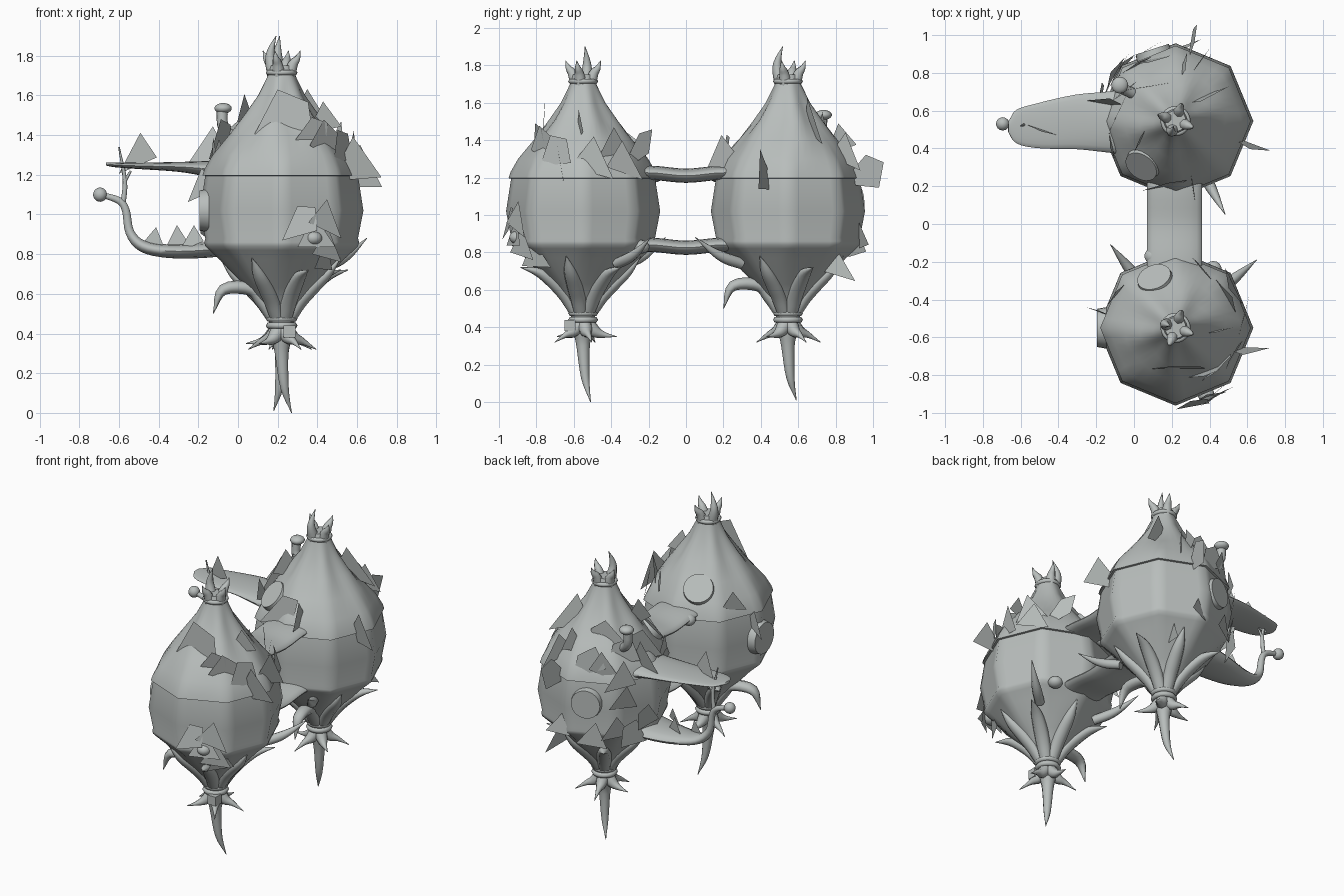
import bpy, bmesh, math, random
from math import cos, sin, pi, radians
from mathutils import Vector, Matrix

random.seed(7)
cube = bpy.data.objects.get("Cube")
if cube:
    bpy.data.objects.remove(cube, do_unlink=True)

grey = bpy.data.materials.new("pale grey")
grey.use_nodes = True
grey.diffuse_color = (0.48, 0.51, 0.50, 1)
grey.node_tree.nodes["Principled BSDF"].inputs["Base Color"].default_value = grey.diffuse_color


def finish(name, bm, smooth=40):
    if smooth:
        bmesh.ops.recalc_face_normals(bm, faces=bm.faces)
    mesh = bpy.data.meshes.new(name)
    bm.to_mesh(mesh)
    bm.free()
    mesh.materials.append(grey)
    if smooth:
        mesh.shade_smooth()
        mesh.set_sharp_from_angle(angle=radians(smooth))
    obj = bpy.data.objects.new(name, mesh)
    bpy.context.collection.objects.link(obj)


def bridge(bm, a, b):
    n = len(a)
    for i in range(n):
        bm.faces.new((a[i], a[(i + 1) % n], b[(i + 1) % n], b[i]))


def skin(bm, rings):
    # bridge successive vertex rings and cap both ends
    for a, b in zip(rings, rings[1:]):
        bridge(bm, a, b)
    bm.faces.new(rings[0])
    bm.faces.new(rings[-1])


def tube(name, path, sides=10, steps=4):
    # path points are (position, half width, half height), smoothed between
    pts = [Vector((*p, w, h)) for p, w, h in path]
    ext = [2 * pts[0] - pts[1]] + pts + [2 * pts[-1] - pts[-2]]
    fine = []
    for a, b, c, d in zip(ext, ext[1:], ext[2:], ext[3:]):
        for k in range(steps):
            t = k / steps
            fine.append(0.5 * (2 * b + (c - a) * t + (2 * a - 5 * b + 4 * c - d) * t ** 2
                               + (3 * b - a - 3 * c + d) * t ** 3))
    fine.append(pts[-1])
    bm = bmesh.new()
    rings, side = [], None
    for i, p in enumerate(fine):
        along = (fine[min(i + 1, len(fine) - 1)] - fine[max(i - 1, 0)]).to_3d().normalized()
        if side is None:
            side = along.cross((0, 0, 1) if abs(along.z) < 0.95 else (1, 0, 0))
        side = (side - along * side.dot(along)).normalized()
        up = side.cross(along)
        w, h = max(p[3], 0.002), max(p[4], 0.002)
        rings.append([bm.verts.new(p.to_3d() + side * w * cos(2 * pi * k / sides)
                                   + up * h * sin(2 * pi * k / sides)) for k in range(sides)])
    skin(bm, rings)
    finish(name, bm, 60)


def polar(c, angle, r, z):
    a = radians(angle)
    return Vector((c[0] + r * cos(a), c[1] + r * sin(a), z))


def spike(name, c, angle, path, broad=1):
    # path is (radius from pod axis, height, thickness)
    tube(name, [(polar(c, angle, r, z), t * broad, t) for r, z, t in path], 8)


def ball(name, pos, r, flat=1):
    bm = bmesh.new()
    bmesh.ops.create_uvsphere(bm, u_segments=14, v_segments=9, radius=r,
                              matrix=Matrix.Translation(pos) @ Matrix.Diagonal((1, 1, flat, 1)))
    finish(name, bm, 60)


def porthole(name, c, angle, r, z, tilt, radius):
    turn = Matrix.Rotation(radians(angle), 4, "Z") @ Matrix.Rotation(radians(90 - tilt), 4, "Y")
    bm = bmesh.new()
    bmesh.ops.create_cone(bm, cap_ends=True, segments=24, radius1=radius, radius2=radius * 0.92,
                          depth=0.05, matrix=Matrix.Translation(polar(c, angle, r, z)) @ turn)
    finish(name, bm)


# hull profile: height, radius, how octagonal, fold depth
HULL = [(0.40, 0.05, 0, 0), (0.50, 0.075, 0, 0), (0.56, 0.11, 0, 0), (0.63, 0.17, 0.2, 0),
        (0.70, 0.245, 0.5, 0), (0.77, 0.31, 0.8, 0), (0.82, 0.365, 1, 0), (0.84, 0.385, 1, 0),
        (0.86, 0.39, 1, 0), (0.88, 0.385, 1, 0), (1.02, 0.412, 1, 0), (1.195, 0.385, 1, 0),
        (1.197, 0.399, 1, 0), (1.23, 0.388, 1, 0), (1.30, 0.348, 0.7, 0), (1.40, 0.265, 0.3, 0.03),
        (1.50, 0.18, 0, 0.08), (1.60, 0.115, 0, 0.06), (1.70, 0.07, 0, 0), (1.75, 0.055, 0, 0)]


def hull_radius(z):
    for (z0, r0, *_), (z1, r1, *_) in zip(HULL, HULL[1:]):
        if z <= z1:
            return r0 + (r1 - r0) * (z - z0) / (z1 - z0)


def hull(name, c):
    bm, n, rings = bmesh.new(), 48, []
    for z, r, octa, fold in HULL:
        ring = []
        for k in range(n):
            a = 2 * pi * k / n
            flat = cos(pi / 8) / cos(a % (pi / 4) - pi / 8)
            rr = r * (1 + (flat - 1) * octa) * (1 + fold * sin(6 * a))
            ring.append(bm.verts.new((c[0] + rr * cos(a), c[1] + rr * sin(a), z)))
        rings.append(ring)
    skin(bm, rings)
    finish(name, bm, 60)


def collar(name, c, z, r, t):
    bm = bmesh.new()
    rings = [[bm.verts.new(polar(c, k * 15, r + t * cos(b * pi / 3), z + t * sin(b * pi / 3)))
              for k in range(24)] for b in range(6)]
    for a, b in zip(rings, rings[1:] + rings[:1]):
        bridge(bm, a, b)
    finish(name, bm, 70)


def add_leaf(bm, pos, yaw, size):
    # a flat upright triangle or kite whose plane runs along the yaw direction
    slope = random.uniform(-0.5, 0.5)
    u = Vector((cos(radians(yaw)), sin(radians(yaw)), slope)) * size
    v = Vector((random.uniform(-0.2, 0.2), random.uniform(-0.2, 0.2), 1)) * size
    corners = [pos - 0.6 * u - 0.4 * v, pos + 0.6 * u - 0.35 * v, pos + 0.6 * v]
    if random.random() < 0.3:
        corners.insert(2, pos + 0.6 * u + 0.45 * v)
    bm.faces.new([bm.verts.new(p) for p in corners])


FRONT, REAR = (0.22, -0.55), (0.22, 0.545)
# leaves on each pod: angle around the pod, height, yaw, size
FRONT_LEAVES = [(-90, 1.48, 0, 0.25), (-18, 1.26, 0, 0.22), (-45, 1.37, 45, 0.18),
                (-60, 1.4, 20, 0.15), (30, 1.35, 120, 0.2), (60, 1.34, 130, 0.16),
                (36, 1.29, 115, 0.18), (8, 1.3, 75, 0.2), (-28, 1.33, 60, 0.16),
                (-5, 1.48, 10, 0.15), (-65, 0.9, 20, 0.17), (-55, 0.84, 40, 0.16),
                (-78, 0.95, 10, 0.15), (-50, 0.78, 60, 0.15), (-58, 0.98, 30, 0.16),
                (168, 1.15, -20, 0.14), (150, 1.3, 50, 0.13)]
REAR_LEAVES = [(-18, 1.22, -20, 0.22), (-100, 1.32, 10, 0.18), (-75, 1.32, 100, 0.18),
               (40, 1.5, 20, 0.22), (205, 1.5, 60, 0.18), (68, 1.34, 55, 0.17),
               (82, 1.4, 70, 0.15), (78, 1.22, 80, 0.17), (60, 0.74, 70, 0.17),
               (82, 0.88, 20, 0.13), (165, 1.3, -12, 0.24), (175, 1.36, 65, 0.2),
               (125, 1.3, 30, 0.18), (140, 1.24, 60, 0.18), (112, 1.32, 15, 0.18),
               (150, 1.36, 40, 0.17), (200, 1.3, 100, 0.15), (115, 0.85, 30, 0.16),
               (135, 0.9, 50, 0.16), (152, 0.85, 70, 0.16), (165, 0.95, 80, 0.15),
               (130, 1.45, 10, 0.17), (142, 1.1, 60, 0.16)]

for label, c, turn, tip, leaves in (("front", FRONT, 0, (0.27, -0.51, 0), FRONT_LEAVES),
                                    ("rear", REAR, 90, (0.18, 0.59, 0.01), REAR_LEAVES)):
    hull(label + "_pod", c)
    collar(label + "_top_collar", c, 1.715, 0.066, 0.014)
    for i, z in enumerate((0.475, 0.44)):
        collar(f"{label}_root_collar_{i}", c, z, 0.062, 0.018)
    # crown of curled horns, one tall
    for i in range(4):
        h = 0.16 if i == 0 else 0.085
        out = 0.0 if i == 0 else 0.07
        spike(f"{label}_crown_horn_{i}", c, turn + 160 + i * 90,
              [(0.035, 1.69, 0.038), (0.06, 1.73 + h * 0.3, 0.027),
               (0.055 + out * 0.4, 1.73 + h * 0.65, 0.017), (0.03 + out, 1.74 + h, 0.001)])
    # main root and the ring of short side roots
    tube(label + "_main_root", [((*c, 0.50), 0.06, 0.06), ((*c, 0.38), 0.052, 0.052),
         ((*c, 0.3), 0.036, 0.036), (Vector((*c, 0.18)).lerp(tip, 0.3), 0.022, 0.022),
         (tip, 0.001, 0.001)])
    for i in range(5):
        spike(f"{label}_side_root_{i}", c, turn + i * 72 + 15,
              [(0.01, 0.43, 0.045), (0.06, 0.38, 0.034), (0.11, 0.36, 0.017),
               (0.18, 0.32 + 0.03 * (i % 2), 0.001)])
    # larger roots: some cling to the underside, some curl outward, one droops
    for i in range(7):
        path = [(0.055, 0.49, 0.03), (0.10, 0.56, 0.034), (0.16, 0.625, 0.034)]
        if i == 0:
            path += [(0.30, 0.62, 0.028), (0.35, 0.5, 0.001)]
        elif i % 2:
            path += [(0.24, 0.70, 0.026), (0.31, 0.78, 0.001)]
        else:
            path += [(0.25, 0.69, 0.026), (0.36, 0.72, 0.001)]
        spike(f"{label}_climbing_root_{i}", c, turn + 190 + i * 51, path, 1.3)
    # scattered leaves
    bm = bmesh.new()
    for angle, z, yaw, size in leaves:
        add_leaf(bm, polar(c, angle, hull_radius(z) + 0.015, z), yaw, size)
    finish(label + "_leaves", bm, 0)

# long thorns sticking out below the bands
for i, (c, angle) in enumerate(((FRONT, 40), (FRONT, 128), (REAR, -62))):
    spike(f"thorn_{i}", c, angle, [(0.28, 0.74, 0.03), (0.38, 0.77, 0.03), (0.46, 0.81, 0.02),
                                   (0.56, 0.88, 0.001)])

# walkways between the pods
for name, z in (("upper_walkway", 1.225), ("lower_walkway", 0.84)):
    tube(name, [((0.215, y, z - (0.015 if y == 0 else 0)), 0.145, 0.038)
                for y in (-0.3, -0.17, 0, 0.17, 0.3)], 20)

# side landing: upper tongue, lower branch with stem and bud
tube("upper_tongue", [((0, 0.54, 1.22), 0.18, 0.06), ((-0.15, 0.54, 1.23), 0.16, 0.04),
     ((-0.3, 0.54, 1.24), 0.145, 0.025), ((-0.5, 0.52, 1.245), 0.12, 0.016),
     ((-0.62, 0.515, 1.25), 0.09, 0.012), ((-0.665, 0.515, 1.255), 0.03, 0.008)], 20)
tube("lower_branch", [((0, 0.54, 0.84), 0.16, 0.04), ((-0.17, 0.54, 0.82), 0.14, 0.04),
     ((-0.35, 0.53, 0.815), 0.10, 0.035), ((-0.48, 0.53, 0.84), 0.06, 0.03),
     ((-0.545, 0.53, 0.91), 0.026, 0.023), ((-0.565, 0.53, 1.02), 0.02, 0.02),
     ((-0.6, 0.53, 1.07), 0.018, 0.018), ((-0.69, 0.53, 1.1), 0.014, 0.014)], 14)
ball("branch_bud", (-0.695, 0.53, 1.1), 0.036)
tube("branch_twig", [((-0.58, 0.53, 1.05), 0.014, 0.014), ((-0.57, 0.53, 1.17), 0.011, 0.011),
     ((-0.6, 0.52, 1.34), 0.004, 0.004)], 8)
tube("branch_twig_fork", [((-0.57, 0.53, 1.17), 0.01, 0.01), ((-0.54, 0.53, 1.22), 0.005, 0.005)], 8)
bm = bmesh.new()
for p in ((-0.5, 0.5, 1.31), (-0.42, 0.5, 0.87), (-0.3, 0.55, 0.88), (-0.23, 0.45, 0.88)):
    add_leaf(bm, Vector(p), -20, 0.17 if p[2] > 1 else 0.11)
finish("landing_leaves", bm, 0)

# portholes in the hulls
porthole("front_side_porthole", FRONT, 180, 0.39, 1.02, 0, 0.11)
porthole("front_dome_porthole", FRONT, 113, 0.275, 1.36, 42, 0.1)
porthole("rear_dome_porthole", REAR, 233, 0.285, 1.35, 42, 0.1)
porthole("rear_back_porthole", REAR, 108, 0.375, 1.06, 0, 0.1)

# knobs and capped stalk growing from the hulls
tube("stalk", [((0.02, 0.68, 1.36), 0.03, 0.03), ((-0.07, 0.72, 1.43), 0.028, 0.028),
     ((-0.08, 0.73, 1.53), 0.028, 0.028)])
ball("stalk_cap", (-0.075, 0.735, 1.535), 0.045, 0.6)
for i, p in enumerate(((0.42, -0.24, 0.83), (0.38, -0.9, 0.88), (0.1, -0.17, 1.21),
                       (0.12, 0.17, 1.21))):
    ball(f"hull_knob_{i}", p, 0.045, 0.8)

# small block beside the front root
bm = bmesh.new()
bmesh.ops.create_cube(bm, size=0.06, matrix=Matrix.Translation((0.26, -0.62, 0.41)))
finish("root_block", bm)
